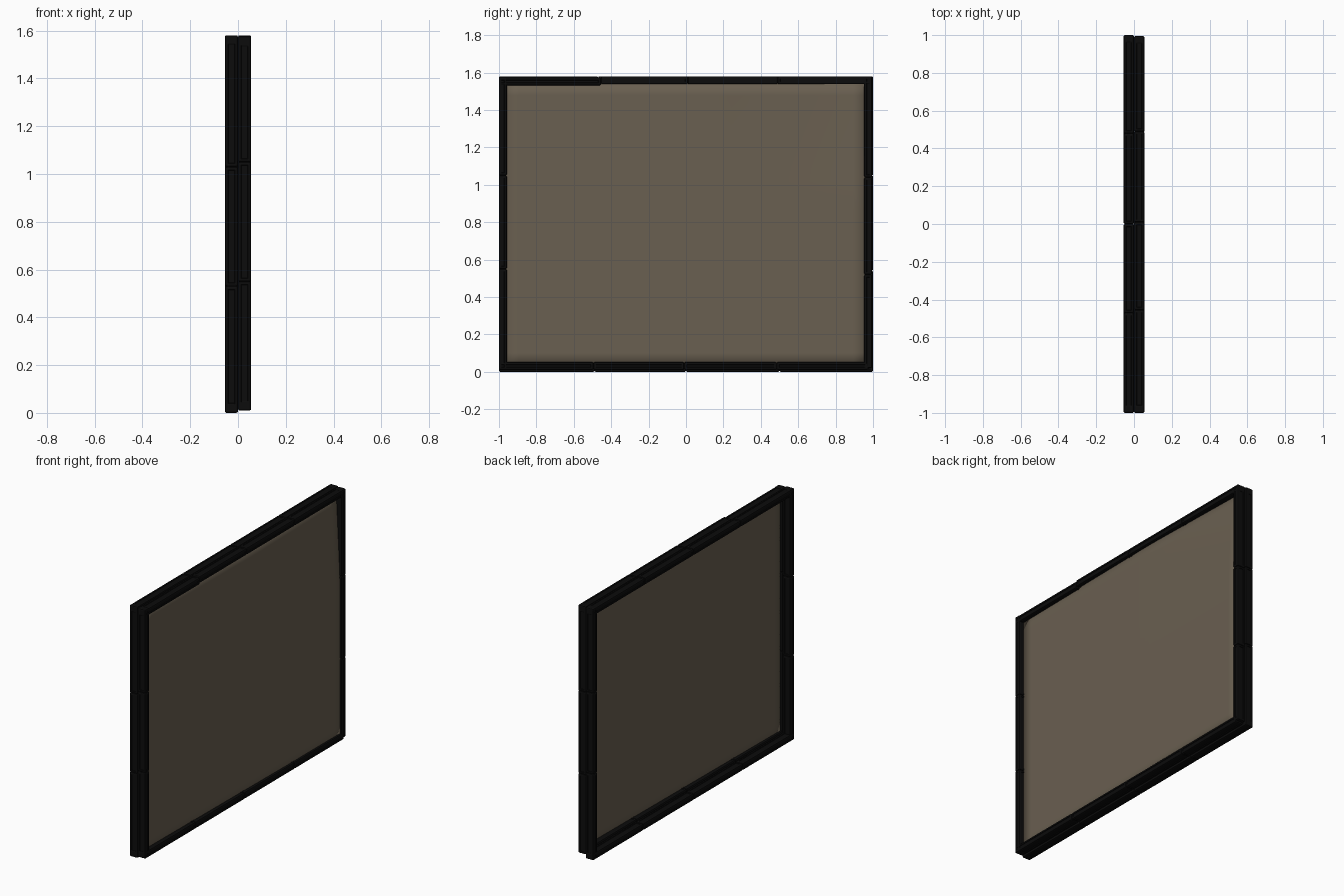
import bpy, bmesh

if "Cube" in bpy.data.objects:
    bpy.data.objects.remove(bpy.data.objects["Cube"])

def material(name, rgb):
    m = bpy.data.materials.new(name)
    m.diffuse_color = (*rgb, 1)
    m.use_nodes = True
    m.node_tree.nodes["Principled BSDF"].inputs["Base Color"].default_value = m.diffuse_color
    return m

black = material("black_frame", (0.0035, 0.0035, 0.0035))
brown = material("brown_cloth", (0.142, 0.115, 0.081))

def bar(name, lo, hi):
    """Bevelled bar with a shallow groove along its long sides."""
    bm = bmesh.new()
    bmesh.ops.create_cube(bm, size=1)
    for v in bm.verts:
        for i in range(3):
            v.co[i] = lo[i] if v.co[i] < 0 else hi[i]
    bmesh.ops.bevel(bm, geom=bm.edges[:], offset=0.007, segments=2,
                    profile=0.5, affect='EDGES')
    sides = sorted(bm.faces, key=lambda f: -f.calc_area())[:4]
    bmesh.ops.inset_individual(bm, faces=sides, thickness=0.009, depth=0)
    bmesh.ops.inset_individual(bm, faces=sides, thickness=0.002, depth=-0.003)
    me = bpy.data.meshes.new(name)
    bm.to_mesh(me)
    bm.free()
    me.materials.append(black)
    ob = bpy.data.objects.new(name, me)
    bpy.context.collection.objects.link(ob)

# Two layers of short bars; joints are slightly staggered between layers
W = 0.042
layers = {
    "back": dict(x=(-0.055, 0.0), base=0.0,
                 front=[0.0, 0.53, 1.03, 1.58], rear=[0.0, 0.54, 1.05, 1.58],
                 top=[-1.0, -0.47, 0.0, 0.48, 1.0], bottom=[-1.0, -0.49, 0.0, 0.5, 1.0]),
    "fore": dict(x=(0.0, 0.055), base=0.01,
                 front=[0.01, 0.55, 1.05, 1.575], rear=[0.02, 0.52, 1.04, 1.58],
                 top=[-1.0, -0.455, 0.01, 0.49, 0.995], bottom=[-1.0, -0.495, -0.01, 0.485, 0.975]),
}
for n, L in layers.items():
    x0, x1 = L["x"]
    for side, y0 in (("front", -1.0), ("rear", 0.995 - W + (0.005 if n == "back" else 0))):
        for i, (a, b) in enumerate(zip(L[side], L[side][1:])):
            bar(f"{n}_{side}_post_{i}", (x0, y0, a), (x1, y0 + W, b))
    for side, z0 in (("top", 1.58 - W), ("bottom", L["base"])):
        for i, (a, b) in enumerate(zip(L[side], L[side][1:])):
            drop = 0.007 if (n == "fore" and side == "top" and i == 0) else 0
            bar(f"{n}_{side}_rail_{i}", (x0, a, z0 - drop), (x1, b, z0 + W - drop))

# Slightly warped cloth sheet stretched inside the frame
def cloth_x(y, z):
    u, v = (y + 1) / 2, z / 1.58
    sag = 0.02 + 0.022 * u
    corner = 0.032 * max(0, (u - 0.6) / 0.4) * max(0, (v - 0.6) / 0.4)
    return sag - corner

bm = bmesh.new()
NY, NZ = 24, 20
rows = []
for j in range(NZ + 1):
    z = 0.025 + 1.53 * j / NZ
    ys = [-0.975 + 1.95 * i / NY for i in range(NY + 1)]
    rows.append([bm.verts.new((cloth_x(y, z), y, z)) for y in ys])
for j in range(NZ):
    for i in range(NY):
        bm.faces.new((rows[j][i], rows[j][i + 1], rows[j + 1][i + 1], rows[j + 1][i]))
for f in bm.faces:
    f.smooth = True
me = bpy.data.meshes.new("cloth_panel")
bm.to_mesh(me)
bm.free()
me.materials.append(brown)
panel = bpy.data.objects.new("cloth_panel", me)
bpy.context.collection.objects.link(panel)
solid = panel.modifiers.new("thickness", 'SOLIDIFY')
solid.thickness = 0.004
solid.offset = 0
